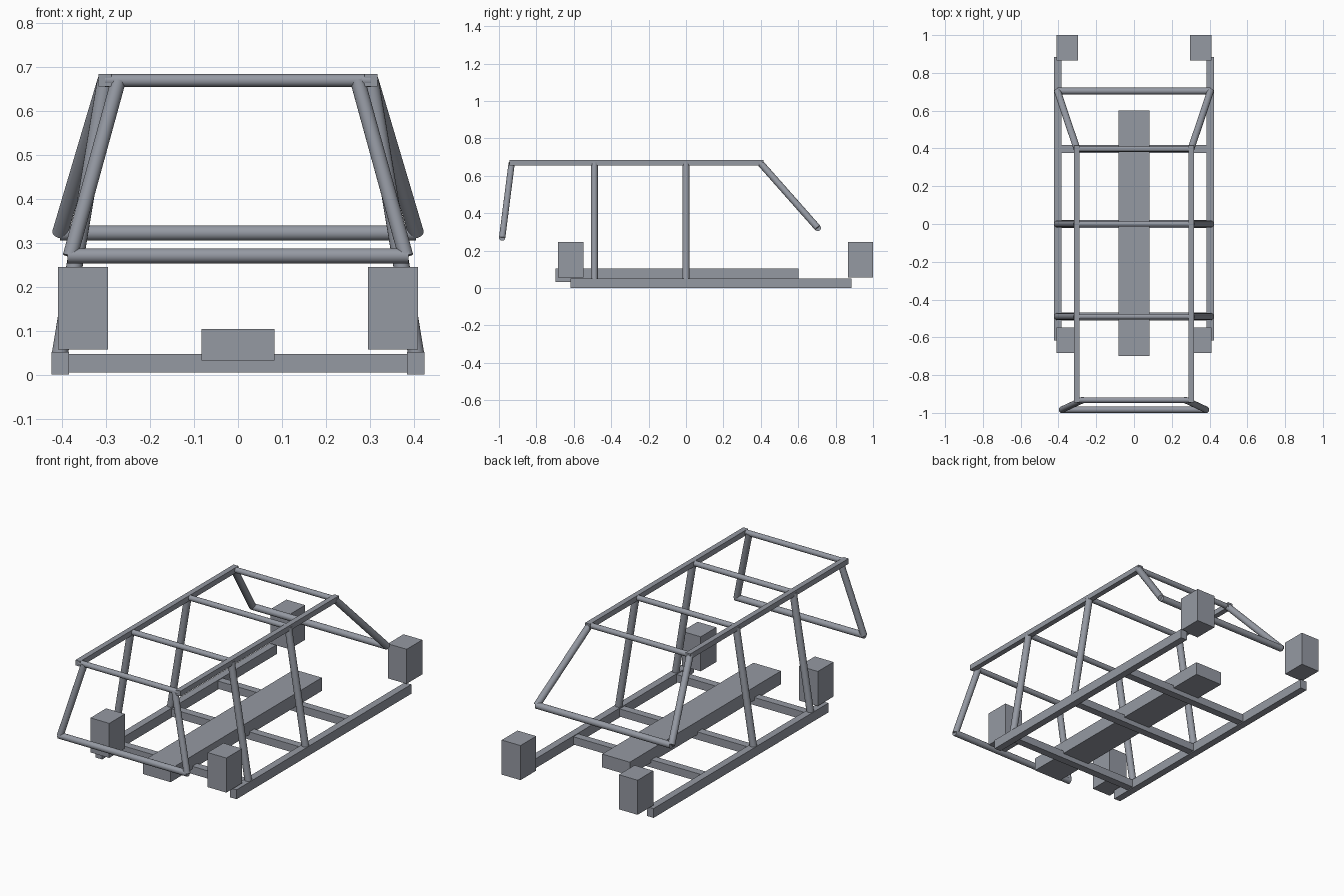
import bpy
import math
from mathutils import Vector

if "Cube" in bpy.data.objects:
    bpy.data.objects.remove(bpy.data.objects["Cube"])

# Dark steel colour for the whole frame
steel = bpy.data.materials.new("dark_steel")
steel.diffuse_color = (0.30, 0.32, 0.365, 1)
steel.use_nodes = True
steel.node_tree.nodes["Principled BSDF"].inputs["Base Color"].default_value = steel.diffuse_color


def box(name, lo, hi):
    lo, hi = Vector(lo), Vector(hi)
    bpy.ops.mesh.primitive_cube_add(size=1, location=(lo + hi) / 2)
    ob = bpy.context.object
    ob.name = name
    ob.scale = hi - lo
    bpy.ops.object.transform_apply(location=False, rotation=False, scale=True)
    ob.data.materials.append(steel)
    return ob


def tube(name, a, b, r):
    a, b = Vector(a), Vector(b)
    d = b - a
    bpy.ops.mesh.primitive_cylinder_add(vertices=20, radius=r, depth=d.length, location=(a + b) / 2)
    ob = bpy.context.object
    ob.name = name
    ob.rotation_euler = d.to_track_quat('Z', 'Y').to_euler()
    ob.data.materials.append(steel)
    bpy.ops.object.shade_smooth_by_angle(angle=math.radians(35))
    return ob


def cross_tube(name, half, y, z, r):
    return tube(name, (-half, y, z), (half, y, z), r)


ROOF_Z = 0.669
HOOPS = (-0.49, 0.0)
FRONT_Y, REAR_Y = -0.932, 0.397

# Floor: central battery spine and cross members
box("floor_spine", (-0.083, -0.698, 0.032), (0.083, 0.602, 0.104))
for i, y in enumerate((*HOOPS, REAR_Y)):
    box(f"floor_cross_member_{i}", (-0.39, y - 0.021, 0.005), (0.39, y + 0.021, 0.047))

# Side parts, mirrored left and right
for side, s in (("left", -1), ("right", 1)):
    def sbox(name, x0, x1, y0, y1, z0, z1):
        xs = sorted((s * x0, s * x1))
        box(f"{name}_{side}", (xs[0], y0, z0), (xs[1], y1, z1))

    sbox("sill", 0.385, 0.424, -0.618, 0.884, 0.0, 0.051)
    sbox("roof_rail", 0.288, 0.317, -0.945, 0.415, 0.655, 0.684)
    sbox("front_strut_tower", 0.296, 0.409, -0.684, -0.549, 0.057, 0.245)
    sbox("rear_strut_tower", 0.296, 0.409, 0.865, 1.0, 0.057, 0.245)

    # Upright pillars and slanted end pillars
    for i, y in enumerate(HOOPS):
        tube(f"pillar_{side}_{i}", (s * 0.405, y, 0.048), (s * 0.302, y, 0.668), 0.0185)
    tube(f"front_pillar_{side}", (s * 0.382, -0.983, 0.269), (s * 0.272, FRONT_Y, ROOF_Z), 0.017)
    tube(f"rear_pillar_{side}", (s * 0.405, 0.704, 0.322), (s * 0.302, REAR_Y, ROOF_Z), 0.018)

# Roof cross tubes and the low bars at each end
for i, y in enumerate((FRONT_Y, *HOOPS, REAR_Y)):
    cross_tube(f"roof_cross_tube_{i}", 0.302, y, ROOF_Z, 0.0145)
cross_tube("front_low_bar", 0.388, -0.983, 0.27, 0.017)
cross_tube("rear_low_bar", 0.405, 0.704, 0.322, 0.0175)
